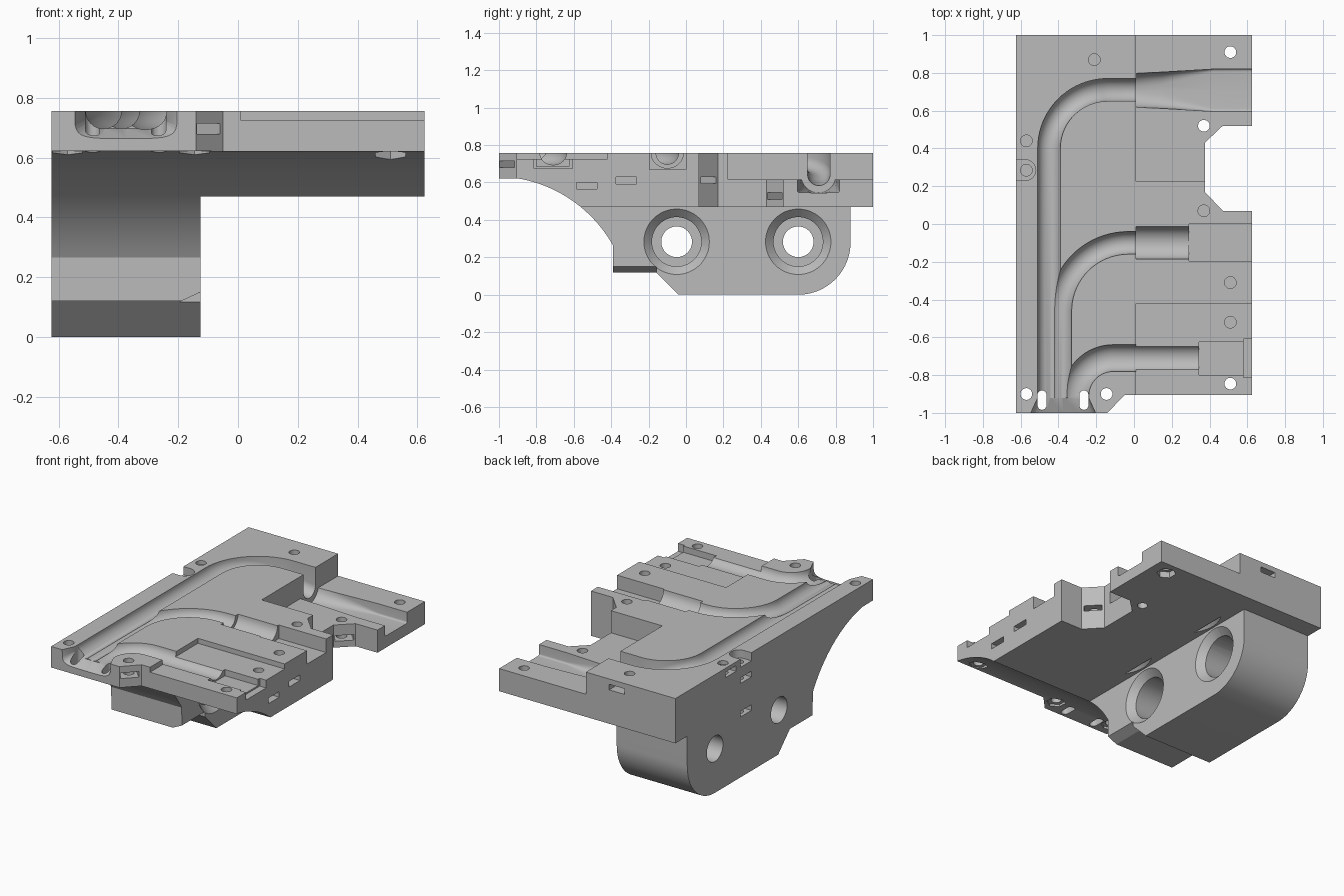
import bpy, bmesh
from math import sin, cos, pi, radians, copysign, hypot
from mathutils import Matrix, Vector

if "Cube" in bpy.data.objects:
    bpy.data.objects.remove(bpy.data.objects["Cube"])

TOP = 0.757
HALF = 0.625

grey = bpy.data.materials.new("plain_grey")
grey.use_nodes = True
grey.diffuse_color = (0.5, 0.5, 0.5, 1)
grey.node_tree.nodes["Principled BSDF"].inputs["Base Color"].default_value = (0.5, 0.5, 0.5, 1)


def make(name, bm):
    bmesh.ops.recalc_face_normals(bm, faces=bm.faces)
    mesh = bpy.data.meshes.new(name)
    bm.to_mesh(mesh)
    bm.free()
    mesh.materials.append(grey)
    obj = bpy.data.objects.new(name, mesh)
    bpy.context.scene.collection.objects.link(obj)
    return obj


def loft(name, rings):
    """Closed solid through a list of equal-length rings."""
    bm = bmesh.new()
    rows = [[bm.verts.new(p) for p in ring] for ring in rings]
    for a, b in zip(rows, rows[1:]):
        for i in range(len(a)):
            j = (i + 1) % len(a)
            bm.faces.new((a[i], a[j], b[j], b[i]))
    bm.faces.new(rows[0])
    bm.faces.new(rows[-1])
    return make(name, bm)


def prism(name, pts, axis, lo, hi):
    place = {"x": lambda p, t: (t, p[0], p[1]),
             "y": lambda p, t: (p[0], t, p[1]),
             "z": lambda p, t: (p[0], p[1], t)}[axis]
    return loft(name, [[place(p, t) for p in pts] for t in (lo, hi)])


def arc(cx, cy, r, a0, a1, n=16):
    angles = [radians(a0 + (a1 - a0) * i / n) for i in range(n + 1)]
    return [(cx + r * cos(a), cy + r * sin(a)) for a in angles]


def box(name, x0, x1, y0, y1, z0, z1):
    return prism(name, [(x0, y0), (x1, y0), (x1, y1), (x0, y1)], "z", z0, z1)


def cone(name, x, y, z, r1, r2, length, axis="z", sides=32):
    bm = bmesh.new()
    turn = Matrix.Rotation(pi / 2, 4, "Y") if axis == "x" else Matrix()
    bmesh.ops.create_cone(bm, cap_ends=True, segments=sides, radius1=r1, radius2=r2,
                          depth=length, matrix=Matrix.Translation((x, y, z)) @ turn)
    return make(name, bm)


def groove(name, stations, n=16):
    """Open-topped channel; station = x, y, centre z, half width, depth, squareness."""
    rings = []
    for i, (x, y, z, w, d, p) in enumerate(stations):
        a, b = stations[max(i - 1, 0)], stations[min(i + 1, len(stations) - 1)]
        tx, ty = b[0] - a[0], b[1] - a[1]
        k = hypot(tx, ty)
        nx, ny = -ty / k, tx / k
        prof = [(w, 0.95)]
        for s in range(n + 1):
            c, h = cos(pi * s / n), max(sin(pi * s / n), 0)
            prof.append((w * copysign(abs(c) ** p, c), z - d * h ** p))
        prof.append((-w, 0.95))
        rings.append([(x + nx * u, y + ny * u, v) for u, v in prof])
    return loft(name, rings)


# Main body: plate and mounting block share one side profile
side = [(-1, TOP), (1, TOP), (1, 0.47), (0.88, 0.47)]
side += arc(0.6, 0.28, 0.28, 0, -90, 20)
side += [(-0.04, 0), (-0.16, 0.12), (-0.39, 0.12)]
side += arc(-1.02, -0.09, 0.722, 29.5, 80, 24)
side += [(-1, 0.622)]
body = prism("mounting_plate", side, "x", -HALF, HALF)


def cut(tool):
    mod = body.modifiers.new("cut", "BOOLEAN")
    mod.operation, mod.solver, mod.object = "DIFFERENCE", "EXACT", tool
    bpy.context.view_layer.objects.active = body
    bpy.ops.object.modifier_apply(modifier=mod.name)
    bpy.data.objects.remove(tool)


# Outline: space beside the block, front corner, side notch
cut(box("block_side", -0.125, 1, -2, 2, -1, 0.47))
cut(prism("front_corner", [(-0.145, -1.005), (-0.05, -0.905), (1, -0.905), (1, -1.2), (-0.145, -1.2)],
          "z", -1, 1))
cut(prism("side_notch", [(0.375, 0.17), (0.47, 0.07), (0.9, 0.07), (0.9, 0.52), (0.47, 0.52), (0.375, 0.43)],
          "z", -1, 1))
cut(prism("block_chamfer", [(-0.2, 0.115), (-0.1, 0.162), (-0.1, 0.05)], "y", -0.5, -0.157))

# Stepped pockets in the top
cut(box("deep_pocket", 0.01, 1, 0.225, 1.2, 0.615, 1))
cut(box("shallow_pocket", 0.01, 1, -1.2, -0.42, 0.725, 1))
cut(box("middle_socket", 0.29, 1, -0.195, 0.0, 0.67, 1))
cut(box("front_socket", 0.345, 0.6, -0.8, -0.625, 0.685, 1))
cut(box("front_socket_mouth", 0.58, 1, -0.812, -0.608, 0.675, 1))

# Long groove, dipping through its bend into the deep pocket
bend = arc(-0.14, 0.4, 0.31, 180, 90, 20)
path = [(-0.45, -1.1, TOP)]
path += [(x, y, TOP - 0.09 * (i / 20) ** 2) for i, (x, y) in enumerate(bend)]
path += [(0.06, 0.71, 0.635)]
cut(groove("long_groove", [p + (0.06, 0.06, 1) for p in path]))
cut(groove("tapered_channel", [(0.01, 0.708, 0.635, 0.092, 0.09, 1), (0.15, 0.708, 0.635, 0.097, 0.09, 0.7),
                               (0.42, 0.708, 0.635, 0.112, 0.09, 0.1), (0.8, 0.708, 0.635, 0.112, 0.09, 0.1)]))

# Middle and front grooves
path = [(-0.39, -1.1)] + arc(-0.03, -0.46, 0.36, 180, 90, 20) + [(0.1, -0.1)]
cut(groove("middle_groove", [p + (TOP, 0.06, 0.06, 1) for p in path]))
cut(groove("middle_seat", [(x, -0.1, TOP, 0.086, 0.08, 1) for x in (0.01, 0.31)]))
path = [(-0.31, -1.1)] + arc(-0.11, -0.91, 0.2, 180, 90, 16) + [(0.36, -0.71)]
cut(groove("front_groove", [p + (TOP, 0.071, 0.063, 1) for p in path]))
cut(groove("front_funnel", [(-0.375, -1.03, TOP, 0.185, 0.105, 0.4), (-0.375, -0.92, TOP, 0.135, 0.06, 0.4)]))

# Cable tie slots
for x in (-0.487, -0.265):
    slot = arc(x, -0.905, 0.024, 0, 180, 8) + arc(x, -0.96, 0.024, 180, 360, 8)
    cut(prism("tie_slot", slot, "z", 0.3, 1))

# Screw holes: through with hexagonal nut recess, or blind
for x, y, nut in ((0.51, 0.91, 0.51), (0.51, -0.845, 0.625), (-0.57, -0.9, 0.635),
                  (-0.145, -0.9, 0.635), (0.37, 0.52, 0)):
    cut(cone("screw_hole", x, y, 0.7, 0.031, 0.031, 0.7))
    if nut:
        cut(cone("nut_recess", x, y, nut - 0.1, 0.058, 0.058, 0.2, sides=6))
for x, y, floor in ((-0.21, 0.87, 0.6), (-0.57, 0.44, 0.6), (-0.57, 0.285, 0.35), (0.37, 0.07, 0.55),
                    (0.51, -0.31, 0.55), (0.51, -0.52, 0.53)):
    cut(cone("blind_hole", x, y, floor + 0.25, 0.031, 0.031, 0.5))

# Rounded screw seat at the left edge
seat = arc(-0.575, 0.285, 0.055, -90, 90, 12) + [(-0.8, 0.34), (-0.8, 0.23)]
cut(prism("screw_seat", seat, "z", 0.705, 1))

# Captive nut slots entering from the edges
for x, y, z, turn, deep in ((HALF, -0.53, 0.583, 0, 0.16), (HALF, -0.32, 0.61, 0, 0.16),
                            (-HALF, 0.44, 0.715, 0, 0.11), (-HALF, 0.285, 0.62, 0, 0.11),
                            (-HALF, 0.285, 0.405, 0, 0.11), (-0.21, 1, 0.705, 90, 0.18),
                            (0.422, 0.12, 0.612, 45, 0.12), (0.422, 0.475, 0.528, -45, 0.12),
                            (-0.1, -0.955, 0.697, -45, 0.12)):
    bm = bmesh.new()
    bmesh.ops.create_cube(bm, size=1)
    bmesh.ops.scale(bm, vec=Vector((2 * deep, 0.11, 0.036)), verts=bm.verts)
    bm.transform(Matrix.Translation((x, y, z)) @ Matrix.Rotation(radians(turn), 4, "Z"))
    cut(make("nut_slot", bm))

# Countersunk rod bores through the block
for y in (-0.05, 0.6):
    cut(cone("rod_bore", -0.2, y, 0.283, 0.132, 0.132, 0.5, "x", 48))
    cut(cone("rod_flare", -0.125, y, 0.283, 0.125, 0.225, 0.1, "x", 48))
    cut(cone("rod_hole", -0.5, y, 0.283, 0.082, 0.082, 0.6, "x", 48))

# Shading
bpy.ops.object.select_all(action="DESELECT")
body.select_set(True)
bpy.context.view_layer.objects.active = body
bpy.ops.object.shade_smooth_by_angle(angle=radians(25))
